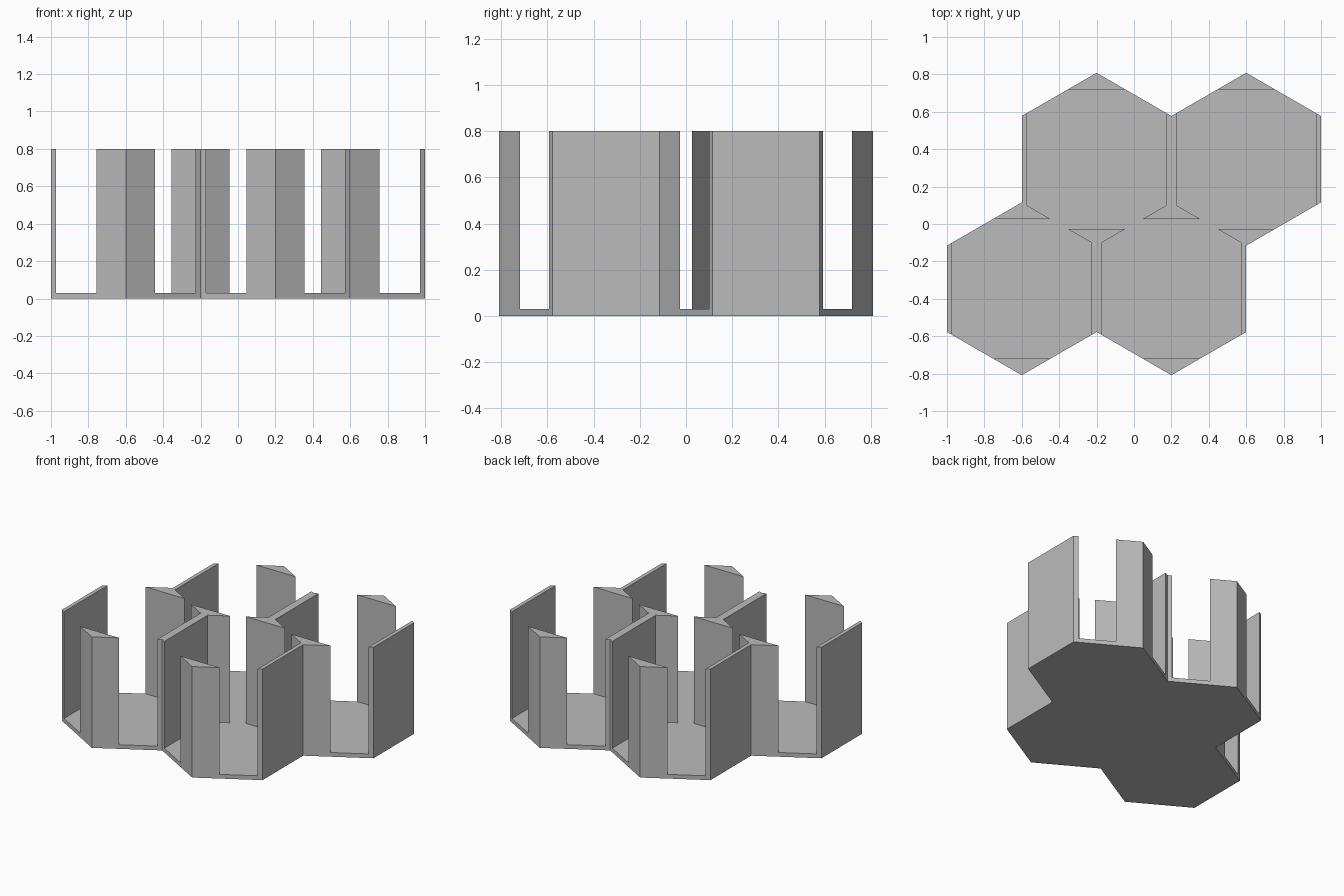
import bpy, bmesh, math

cube = bpy.data.objects.get("Cube")
if cube:
    bpy.data.objects.remove(cube)

HALF = 0.4                        # half width across flats
R = HALF * 2 / math.sqrt(3)       # corner radius
POCKET = 0.372                    # half size of the square pocket
FLOOR, TOP = 0.03, 0.8
ROW = R * 0.75                    # row offset from the centre line
CENTRES = [(-0.6, -ROW), (0.2, -ROW), (-0.2, ROW), (0.6, ROW)]

WALL = HALF - POCKET                     # thin side wall
POST = (R - POCKET) * math.sqrt(3)       # half width of a corner post


def rim(x):
    """Point on the upper edge of the hexagon."""
    return (x, R - abs(x) / math.sqrt(3))


def flip(points, sx, sy):
    return [(x * sx, y * sy) for x, y in points]


# Plan of one cell: corner posts, side walls and the open pocket
post = [rim(x) for x in (POST, WALL, 0, -WALL, -POST)]
side = [rim(HALF), rim(POCKET)]
side += flip(side[::-1], 1, -1)
quarter = [rim(x) for x in (POCKET, HALF - POST, POST)]
half = quarter + flip(quarter[::-1], -1, 1)
pocket = half + flip(half[::-1], 1, -1)
plan = [post, flip(post, 1, -1), side, flip(side, -1, 1), pocket]

bm = bmesh.new()
for cx, cy in CENTRES:
    for shape in plan:
        bm.faces.new([bm.verts.new((x + cx, y + cy, 0)) for x, y in shape])
bmesh.ops.remove_doubles(bm, verts=bm.verts[:], dist=0.0005)
bmesh.ops.recalc_face_normals(bm, faces=bm.faces[:])


def raise_faces(faces, height):
    geom = bmesh.ops.extrude_face_region(bm, geom=faces)["geom"]
    verts = [g for g in geom if isinstance(g, bmesh.types.BMVert)]
    bmesh.ops.translate(bm, verts=verts, vec=(0, 0, height))
    return [g for g in geom if isinstance(g, bmesh.types.BMFace)]


# Floor slab, then the walls and posts rising from it
slab_top = raise_faces(bm.faces[:], FLOOR)
raise_faces([f for f in slab_top if f.calc_area() < 0.3], TOP - FLOOR)

# Merge the flat areas into clean faces
bmesh.ops.recalc_face_normals(bm, faces=bm.faces[:])
bmesh.ops.dissolve_limit(bm, angle_limit=math.radians(1),
                         verts=bm.verts[:], edges=bm.edges[:])

mesh = bpy.data.meshes.new("hex_tray")
bm.to_mesh(mesh)
bm.free()
tray = bpy.data.objects.new("hex_tray", mesh)
bpy.context.collection.objects.link(tray)

grey = bpy.data.materials.new("light_grey")
grey.use_nodes = True
colour = (0.5, 0.5, 0.5, 1)
grey.diffuse_color = colour
grey.node_tree.nodes["Principled BSDF"].inputs["Base Color"].default_value = colour
mesh.materials.append(grey)
